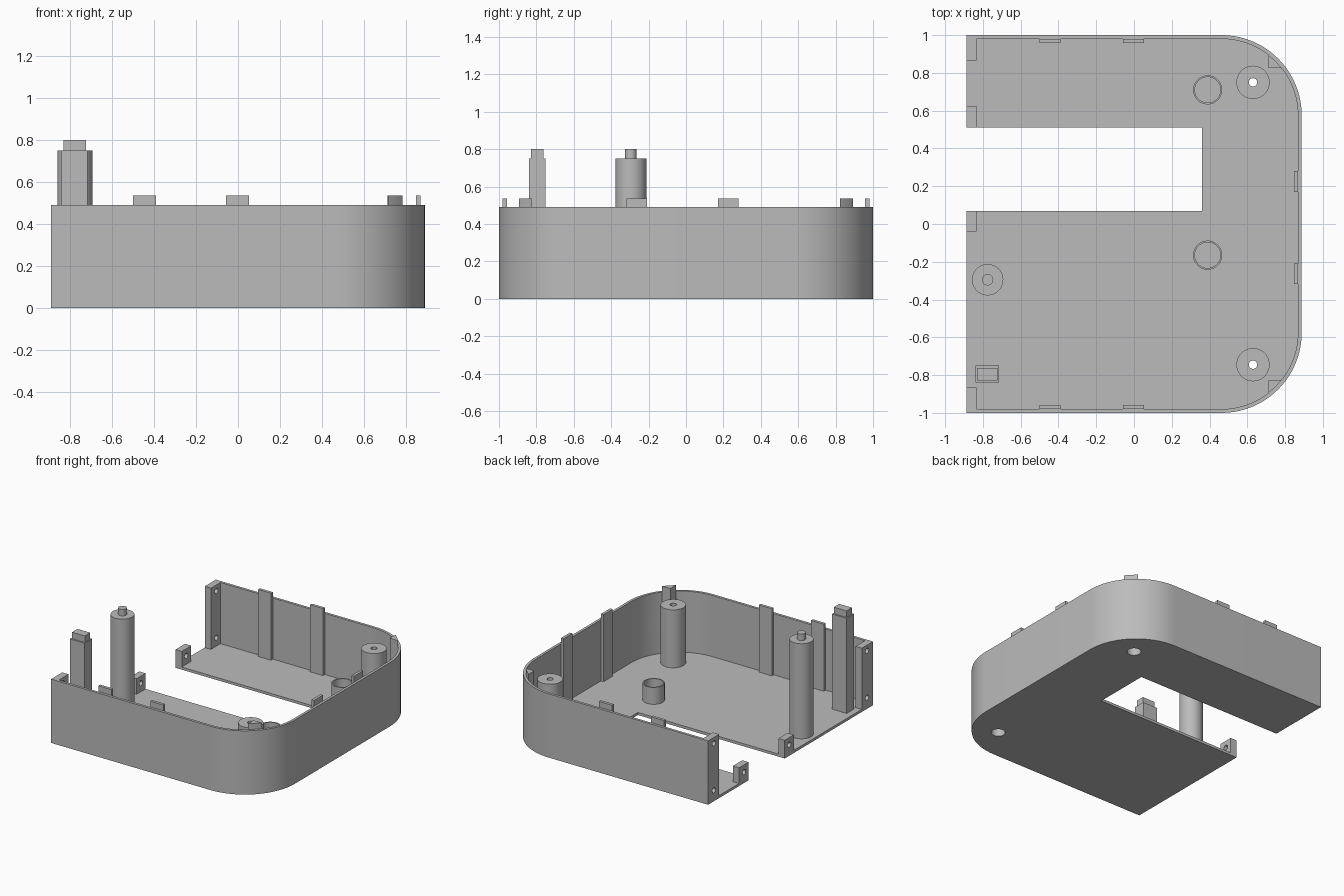
import bpy, bmesh, math
from mathutils import Matrix

if "Cube" in bpy.data.objects:
    bpy.data.objects.remove(bpy.data.objects["Cube"], do_unlink=True)

grey = bpy.data.materials.new("plain grey")
grey.use_nodes = True
GREY = (0.5, 0.5, 0.5, 1)
grey.diffuse_color = GREY
grey.node_tree.nodes["Principled BSDF"].inputs["Base Color"].default_value = GREY

END, SIDE, RADIUS, WALL = 0.888, 1.0, 0.425, 0.02
FLOOR, RIM, TAB_TOP = 0.02, 0.49, 0.14
CX, CY = END - RADIUS, SIDE - RADIUS


def finish(bm, name):
    bmesh.ops.recalc_face_normals(bm, faces=bm.faces)
    mesh = bpy.data.meshes.new(name)
    bm.to_mesh(mesh)
    bm.free()
    mesh.materials.append(grey)
    ob = bpy.data.objects.new(name, mesh)
    bpy.context.collection.objects.link(ob)
    return ob


def prism(name, points, z0, z1):
    bm = bmesh.new()
    face = bm.faces.new([bm.verts.new((x, y, z0)) for x, y in points])
    new = bmesh.ops.extrude_face_region(bm, geom=[face])["geom"]
    bmesh.ops.translate(bm, verts=[v for v in new if isinstance(v, bmesh.types.BMVert)],
                        vec=(0, 0, z1 - z0))
    return finish(bm, name)


def box(name, x0, x1, y0, y1, z0, z1):
    return prism(name, [(x0, y0), (x1, y0), (x1, y1), (x0, y1)], z0, z1)


def lathe(name, x, y, profile, steps=40):
    """Spin a closed (radius, z) profile about a vertical axis."""
    bm = bmesh.new()
    verts = [bm.verts.new((r, 0, z)) for r, z in profile]
    edges = [bm.edges.new((verts[i - 1], verts[i])) for i in range(len(verts))]
    bmesh.ops.spin(bm, geom=verts + edges, cent=(0, 0, 0), axis=(0, 0, 1),
                   angle=math.tau, steps=steps, use_merge=True)
    bmesh.ops.remove_doubles(bm, verts=bm.verts, dist=1e-5)
    bmesh.ops.translate(bm, verts=bm.verts, vec=(x, y, 0))
    return finish(bm, name)


def rod(name, centre, radius, length, along_x=False):
    bm = bmesh.new()
    turn = Matrix.Rotation(math.pi / 2, 4, 'Y') if along_x else Matrix()
    bmesh.ops.create_cone(bm, cap_ends=True, segments=32, radius1=radius, radius2=radius,
                          depth=length, matrix=Matrix.Translation(centre) @ turn)
    return finish(bm, name)


def arc(radius, start, stop, sign, n=20):
    """Points on the rounded corner on the +y (sign 1) or -y (sign -1) side."""
    angles = [math.radians(start + (stop - start) * i / n) for i in range(n + 1)]
    return [(CX + radius * math.cos(a), sign * (CY + radius * math.sin(a))) for a in angles]


def cut(target, cutter):
    cutter.hide_render = True
    mod = target.modifiers.new("cut", 'BOOLEAN')
    mod.operation, mod.solver, mod.object = 'DIFFERENCE', 'EXACT', cutter
    bpy.context.view_layer.objects.active = target
    bpy.ops.object.modifier_apply(modifier=mod.name)
    bpy.data.objects.remove(cutter, do_unlink=True)


# Tray body with the slot in its outline
SLOT_LOW, SLOT_HIGH, SLOT_END = 0.07, 0.51, 0.36
outline = ([(-END, -SIDE)] + arc(RADIUS, 90, 0, -1) + arc(RADIUS, 0, 90, 1) +
           [(-END, SIDE), (-END, SLOT_HIGH), (SLOT_END, SLOT_HIGH),
            (SLOT_END, SLOT_LOW), (-END, SLOT_LOW)])
tray = prism("tray_body", outline, 0, RIM)

# Hollow the tray, leaving corner posts and the low tabs beside the slot
INNER, POST_X, POST_Y = RADIUS - WALL, -0.835, 0.865
inside = ([(-1, -POST_Y), (POST_X, -POST_Y), (POST_X, WALL - SIDE)] +
          arc(INNER, 90, 0, -1) + arc(INNER, 0, 90, 1) +
          [(POST_X, SIDE - WALL), (POST_X, POST_Y), (-1, POST_Y)])
tab_notch = [(-1, 0.625), (POST_X, 0.625), (POST_X, -0.04), (-1, -0.04)]
cut(tray, prism("upper_cutter", inside, TAB_TOP, 1))
cut(tray, prism("lower_cutter", inside + tab_notch, FLOOR, 0.3))

# Screw holes through the posts and tabs
for y, z in [(-0.93, 0.085), (-0.93, 0.445), (0.93, 0.085), (0.93, 0.445),
             (0.015, 0.085), (0.565, 0.085)]:
    cut(tray, rod("hole_cutter", (-0.86, y, z), 0.02, 0.2, True))

# Screw bosses with a counterbore from below
BORE, HOLE = 0.05, 0.022
bosses = []
for side, y in (("front", -0.745), ("back", 0.75)):
    cut(tray, rod("bore_cutter", (0.63, y, 0), BORE, 0.2))
    bosses.append(lathe(side + "_screw_boss", 0.63, y, [
        (HOLE, 0.465), (0.088, 0.465), (0.088, 0.01),
        (BORE, 0.01), (BORE, 0.36), (HOLE, 0.36)]))

# Short open rings on the floor
for side, y in (("front", -0.165), ("back", 0.71)):
    bosses.append(lathe(side + "_ring", 0.39, y, [
        (0.068, 0.01), (0.068, 0.15), (0.077, 0.15), (0.077, 0.01)]))

# Tall round post with a peg
bosses.append(lathe("round_post", -0.775, -0.295, [
    (0, 0.01), (0.083, 0.01), (0.083, 0.75), (0.03, 0.75), (0.03, 0.8), (0, 0.8)]))

# Tall square post with a smaller tip
box("square_post", -0.84, -0.715, -0.84, -0.75, 0.01, 0.75)
box("square_post_tip", -0.83, -0.722, -0.828, -0.762, 0.74, 0.8)

# Locating ribs along the inside of the walls
RIB_TOP, DEPTH = 0.535, 0.022
for sign, side in ((-1, "front"), (1, "back")):
    for x in (-0.445, -0.003):
        y0, y1 = sorted((sign * (SIDE - WALL), sign * (SIDE - WALL - DEPTH)))
        box(side + "_rib", x - 0.055, x + 0.055, y0, y1, 0.01, RIB_TOP)
    # Corner rib follows the rounded wall
    prism(side + "_corner_rib", [(0.71, sign * 0.828)] + arc(INNER, 38, 52, sign, 6),
          0.01, RIB_TOP)
for y in (-0.263, 0.225):
    box("left_rib", END - WALL - DEPTH, END - WALL, y - 0.055, y + 0.055, 0.01, RIB_TOP)

# Smooth the round surfaces, keep the edges sharp
for ob in bpy.context.view_layer.objects:
    ob.select_set(ob in [tray] + bosses)
bpy.context.view_layer.objects.active = tray
bpy.ops.object.shade_smooth_by_angle(angle=math.radians(30))
